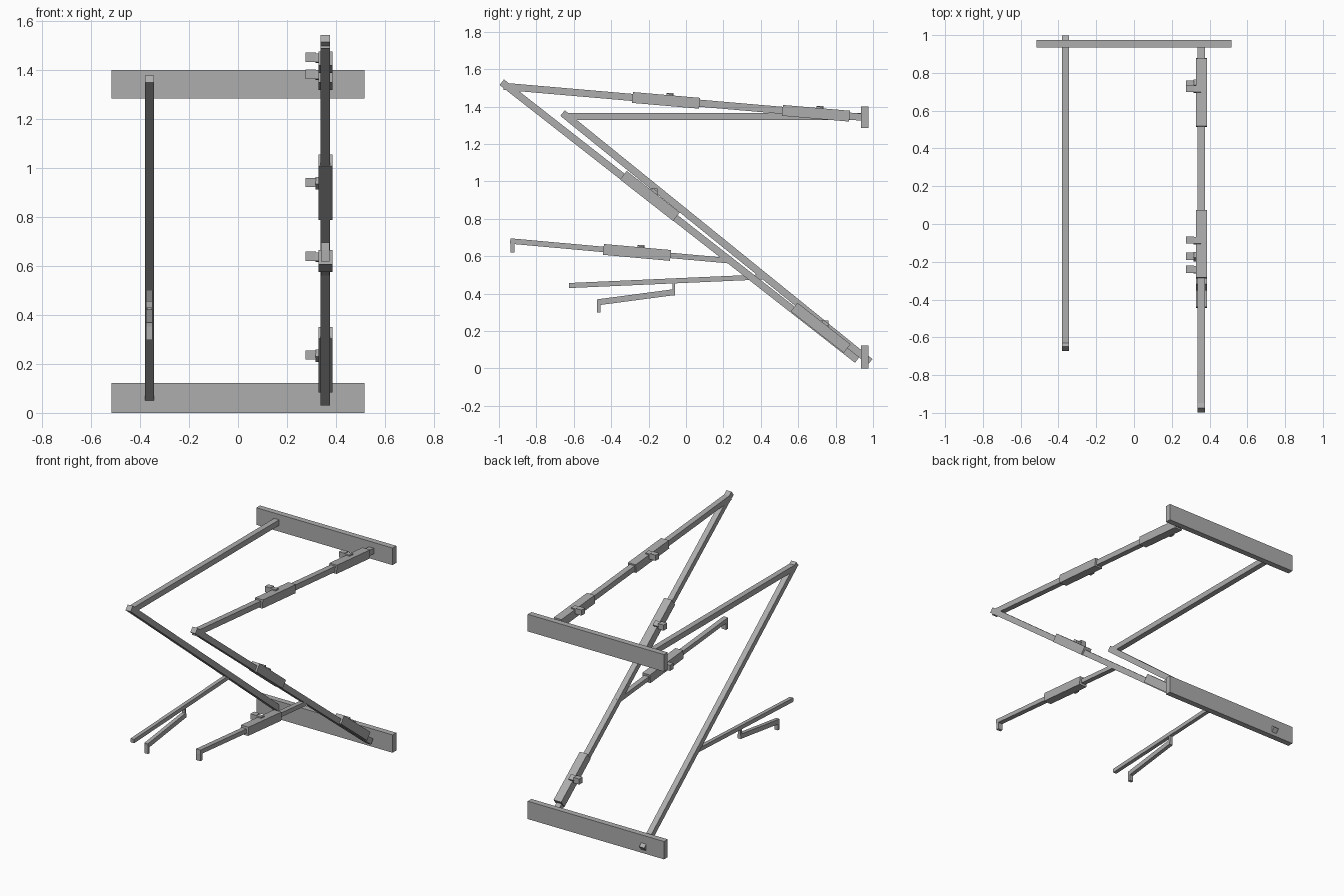
import bpy, math
from mathutils import Vector

cube = bpy.data.objects.get("Cube")
if cube:
    bpy.data.objects.remove(cube, do_unlink=True)

grey = bpy.data.materials.new("plain grey")
grey.use_nodes = True
colour = (0.42, 0.42, 0.42, 1)
grey.diffuse_color = colour
grey.node_tree.nodes["Principled BSDF"].inputs["Base Color"].default_value = colour

LEFT, RIGHT = 0.356, -0.362


def box(name, centre, size, tilt=0):
    """Box turned about the x axis by tilt."""
    bpy.ops.mesh.primitive_cube_add(size=1, location=centre, rotation=(tilt, 0, 0))
    obj = bpy.context.object
    obj.name = name
    obj.scale = size
    bpy.ops.object.transform_apply(location=False, rotation=False, scale=True)
    obj.data.materials.append(grey)
    return obj


def beam(name, x, start, end, width=0.038, height=0.038):
    """Square bar between two (y, z) points; returns its tilt."""
    a, b = Vector((x, *start)), Vector((x, *end))
    d = b - a
    tilt = math.atan2(d.z, d.y)
    box(name, (a + b) / 2, (width, d.length, height), tilt)
    return tilt


def casing(name, y, z, tilt):
    """Sleeve around a left bar with a small side knob."""
    box(name, (LEFT + 0.002, y, z), (0.058, 0.36, 0.058), tilt)
    ky, kz = y + 0.022, z + 0.02
    box(name + "_knob", (0.297, ky, kz), (0.042, 0.038, 0.038))
    box(name + "_neck", (0.336, ky - 0.003, kz - 0.003), (0.04, 0.036, 0.036), tilt)


# Back rails
for name, z, h in (("lower_rail", 0.061, 0.122), ("upper_rail", 1.343, 0.117)):
    box(name, (0, 0.955, z), (1.032, 0.04, h))

# Left folding arm
tilt = beam("left_lower_bar", LEFT, (-0.985, 1.53), (0.915, 0.045))
casing("left_lower_casing_top", -0.193, 0.922, tilt)
casing("left_lower_casing_bottom", 0.72, 0.217, tilt)
tilt = beam("left_upper_bar", LEFT, (-0.975, 1.508), (0.94, 1.343))
casing("left_upper_casing_front", -0.107, 1.433, tilt)
casing("left_upper_casing_back", 0.695, 1.364, tilt)

# Left side branch with hook
tilt = beam("left_branch", LEFT, (-0.94, 0.681), (0.25, 0.574), 0.034, 0.029)
casing("left_branch_casing", -0.262, 0.62, tilt)
box("left_branch_hook", (LEFT, -0.928, 0.65), (0.034, 0.02, 0.062))

# Right folding arm
beam("right_lower_bar", RIGHT, (-0.66, 1.365), (0.985, 0.035))
beam("right_upper_bar", RIGHT, (-0.63, 1.346), (0.94, 1.346))

# Right branch with hanging hook bar
beam("right_branch", RIGHT, (-0.625, 0.443), (0.41, 0.489), 0.026, 0.027)
box("right_hanger", (RIGHT, -0.066, 0.43), (0.02, 0.014, 0.08))
beam("right_hook_bar", RIGHT, (-0.475, 0.353), (-0.06, 0.408), 0.026, 0.032)
box("right_hook", (RIGHT, -0.466, 0.328), (0.026, 0.018, 0.06))
